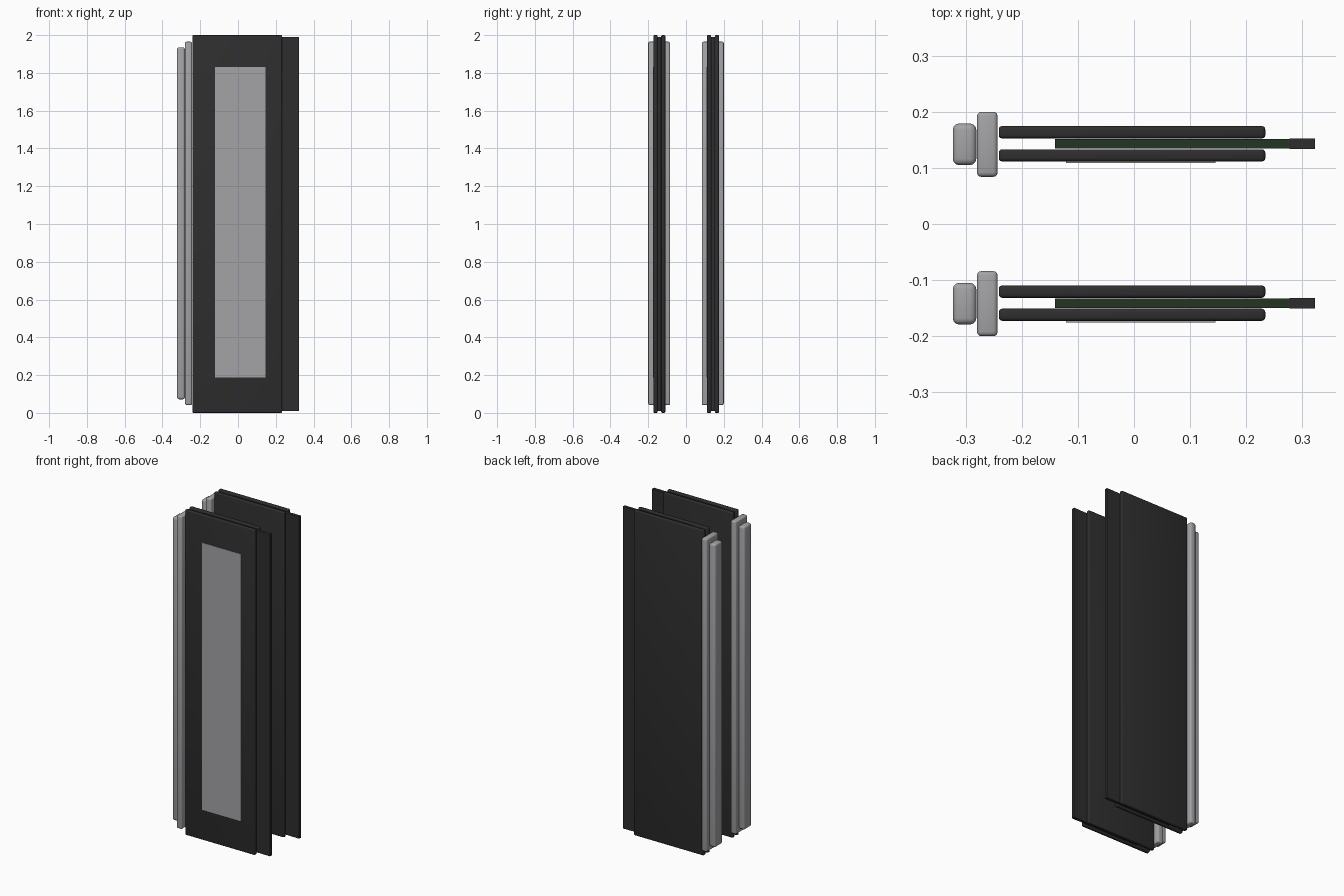
import bpy, bmesh

if "Cube" in bpy.data.objects:
    bpy.data.objects.remove(bpy.data.objects["Cube"])


def material(name, rgb):
    m = bpy.data.materials.new(name)
    m.diffuse_color = (*rgb, 1)
    m.use_nodes = True
    m.node_tree.nodes["Principled BSDF"].inputs["Base Color"].default_value = m.diffuse_color
    return m


BLACK = material("charcoal black", (0.027, 0.027, 0.027))
GREY = material("light grey", (0.37, 0.37, 0.385))
GREEN = material("dark green", (0.017, 0.035, 0.017))


def box(name, x, y, z, mat, bevel=0.0, segments=3):
    """Box from (min, max) ranges, optionally with rounded edges."""
    bm = bmesh.new()
    bmesh.ops.create_cube(bm, size=1)
    for v in bm.verts:
        v.co = [(r[0] + r[1]) / 2 + c * (r[1] - r[0]) for r, c in zip((x, y, z), v.co)]
    if bevel:
        bmesh.ops.bevel(bm, geom=bm.edges[:], offset=bevel, segments=segments,
                        profile=0.5, affect='EDGES')
    bmesh.ops.recalc_face_normals(bm, faces=bm.faces[:])
    me = bpy.data.meshes.new(name)
    bm.to_mesh(me)
    bm.free()
    me.materials.append(mat)
    ob = bpy.data.objects.new(name, me)
    bpy.context.collection.objects.link(ob)
    if bevel:
        bpy.ops.object.select_all(action='DESELECT')
        ob.select_set(True)
        bpy.context.view_layer.objects.active = ob
        bpy.ops.object.shade_smooth_by_angle(angle=0.6)
    return ob


for side, cy in (("front", -0.142), ("back", 0.142)):
    def part(name, x, y, z, mat, bevel=0.0):
        return box(side + "_" + name, x, (cy + y[0], cy + y[1]), z, mat, bevel)

    # heat spreader plates
    part("outer_plate", (-0.241, 0.234), (-0.0305, -0.009), (0.0, 2.0), BLACK, 0.006)
    part("inner_plate", (-0.241, 0.234), (0.0105, 0.0325), (0.0, 2.0), BLACK, 0.006)

    # circuit board: black faces, green edges
    board = part("board", (-0.141, 0.277), (-0.0075, 0.0095), (0.01, 1.99), BLACK)
    board.data.materials.append(GREEN)
    for p in board.data.polygons:
        p.material_index = 1 if abs(p.normal.y) < 0.5 else 0

    # connector strip along the open edge
    part("connector_strip", (0.277, 0.323), (-0.0085, 0.0105), (0.01, 1.99), BLACK)

    # label plate on the front face
    part("label", (-0.121, 0.145), (-0.0335, -0.030), (0.187, 1.83), GREY)

    # light bars behind the spreader
    part("wide_bar", (-0.280, -0.243), (-0.058, 0.058), (0.042, 1.965), GREY, 0.008)
    part("narrow_bar", (-0.323, -0.281), (-0.037, 0.037), (0.072, 1.935), GREY, 0.011)
